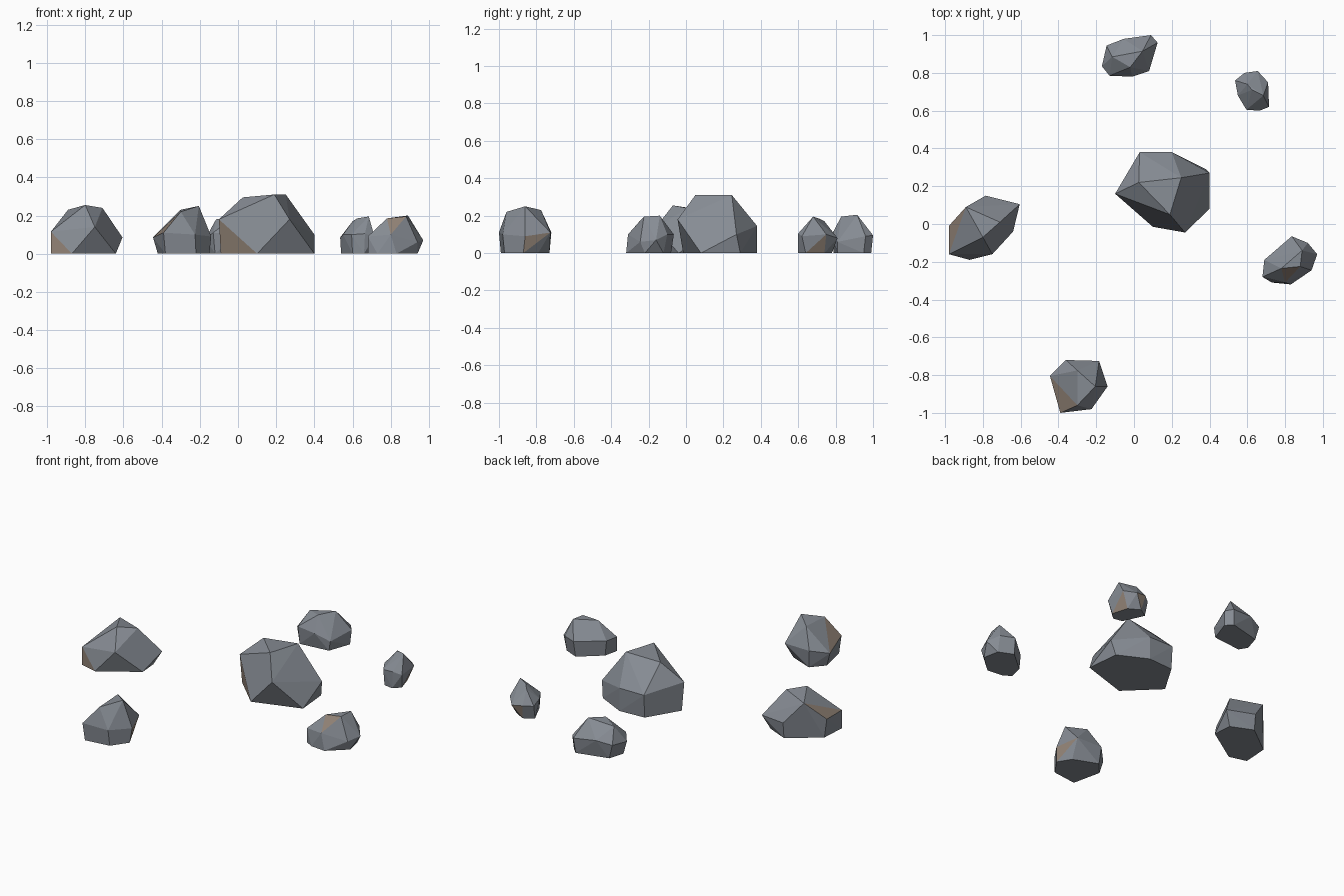
import bpy
import bmesh
import math
from mathutils import Vector

default_cube = bpy.data.objects.get("Cube")
if default_cube:
    bpy.data.objects.remove(default_cube, do_unlink=True)


def make_material(name, colour):
    material = bpy.data.materials.new(name)
    material.use_nodes = True
    material.diffuse_color = (*colour, 1)
    shader = material.node_tree.nodes["Principled BSDF"]
    shader.inputs["Base Color"].default_value = (*colour, 1)
    shader.inputs["Roughness"].default_value = 0.9
    return material


stone_grey = make_material("stone grey", (.24, .262, .295))
earth_brown = make_material("earth brown", (.285, .225, .18))


def make_rock(name, crown, base, brown_directions):
    """Faceted boulder: hull of crown corners and a flat footprint."""
    bm = bmesh.new()
    for corner in crown:
        bm.verts.new(corner)
    for x, y in base:
        bm.verts.new((x, y, 0))
    bmesh.ops.convex_hull(bm, input=bm.verts[:])
    loose = [v for v in bm.verts if not v.link_faces]
    bmesh.ops.delete(bm, geom=loose, context="VERTS")
    bmesh.ops.dissolve_limit(bm, angle_limit=math.radians(5),
                             verts=bm.verts[:], edges=bm.edges[:])
    bmesh.ops.recalc_face_normals(bm, faces=bm.faces[:])

    # Brown facets are the ones turned most towards the given directions
    bm.normal_update()
    for direction in brown_directions:
        aim = Vector(direction).normalized()
        facet = max(bm.faces, key=lambda f: f.normal.dot(aim))
        facet.material_index = 1

    mesh = bpy.data.meshes.new(name)
    bm.to_mesh(mesh)
    bm.free()
    mesh.materials.append(stone_grey)
    mesh.materials.append(earth_brown)
    rock = bpy.data.objects.new(name, mesh)
    bpy.context.collection.objects.link(rock)
    return rock


# Large boulder in the middle
make_rock(
    "large_middle_rock",
    crown=[(.25, .245, .31), (.19, .05, .31), (.025, .22, .295),
           (-.1, .16, .18), (.27, -.045, .18), (.4, .27, .1),
           (.2, .38, .145), (.03, .38, .145)],
    base=[(.1, -.015), (-.09, .17), (.4, .08), (.38, .29),
          (.2, .38), (.03, .37)],
    brown_directions=[(-.7, -.7, -.1)])

# Wide rock on the -x side
make_rock(
    "wide_side_rock",
    crown=[(-.8, -.07, .255), (-.71, .01, .24), (-.89, .09, .23),
           (-.98, -.01, .115), (-.98, -.16, .115), (-.75, -.16, .14),
           (-.605, .105, .085), (-.785, .15, .1)],
    base=[(-.87, -.19), (-.98, -.16), (-.64, -.04), (-.65, .08),
          (-.785, .14), (-.97, 0)],
    brown_directions=[(-.75, -.2, .6), (0, -1, -.1)])

# Tall rock at the front
make_rock(
    "tall_front_rock",
    crown=[(-.205, -.86, .25), (-.3, -.775, .23), (-.3, -.96, .22),
           (-.445, -.805, .085), (-.36, -.72, .11), (-.185, -.725, .11),
           (-.14, -.86, .09), (-.39, -1, .11), (-.225, -.98, .1)],
    base=[(-.22, -.97), (-.38, -.99), (-.42, -.81), (-.35, -.73),
          (-.2, -.79), (-.15, -.87)],
    brown_directions=[(-.75, -.2, .6), (.85, .4, -.2)])

# Low rock at the back
make_rock(
    "low_back_rock",
    crown=[(.045, .915, .205), (-.115, .885, .18), (-.02, .83, .195),
           (-.17, .835, .08), (-.145, .945, .09), (-.055, .98, .11),
           (.09, 1, .095), (.125, .96, .09), (.08, .81, .06),
           (-.01, .78, .1), (-.13, .785, .11)],
    base=[(-.15, .84), (-.12, .79), (.07, .81), (.12, .95),
          (.08, .99), (-.12, .94)],
    brown_directions=[])

# Smallest rock, towards the back on the +x side
make_rock(
    "small_back_rock",
    crown=[(.685, .68, .195), (.625, .71, .185), (.6, .74, .17),
           (.535, .76, .085), (.585, .8, .09), (.655, .81, .08),
           (.71, .75, .1), (.715, .62, .09), (.665, .6, .105),
           (.595, .605, .1), (.55, .68, .1)],
    base=[(.6, .61), (.66, .6), (.7, .64), (.67, .74),
          (.6, .78), (.54, .74)],
    brown_directions=[(.9, .4, -.25), (-.3, .9, -.25)])

# Flat topped rock on the +x side
make_rock(
    "flat_side_rock",
    crown=[(.78, -.235, .185), (.88, -.225, .195), (.89, -.14, .2),
           (.69, -.19, .095), (.835, -.065, .1), (.92, -.1, .1),
           (.97, -.16, .07), (.94, -.245, .06), (.8, -.31, .1),
           (.68, -.28, .09)],
    base=[(.83, -.32), (.73, -.31), (.68, -.28), (.7, -.19),
          (.83, -.08), (.92, -.12), (.94, -.22)],
    brown_directions=[(0, -.75, .65)])
